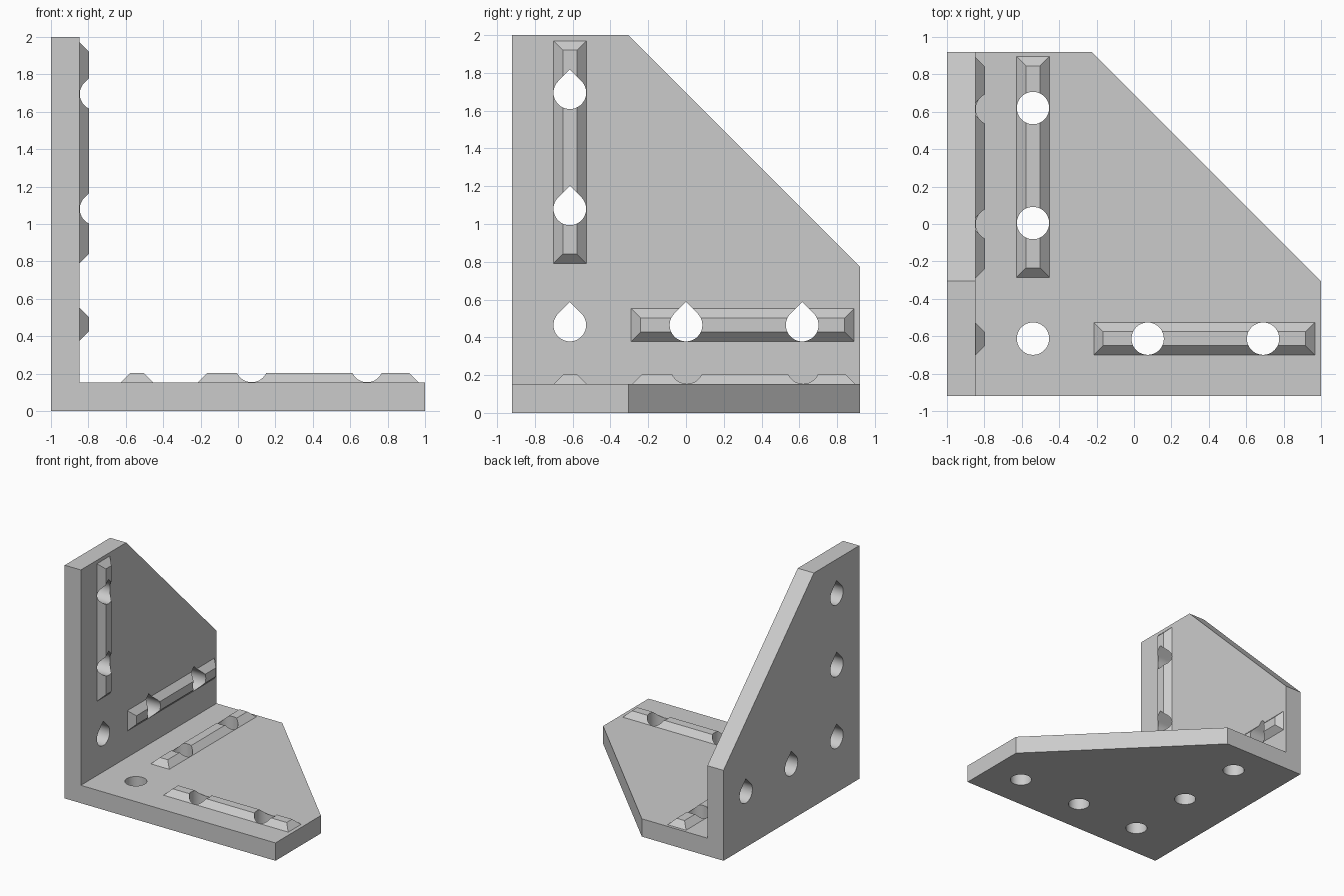
import bpy, bmesh, math
from mathutils import Vector

cube = bpy.data.objects.get("Cube")
if cube:
    bpy.data.objects.remove(cube, do_unlink=True)

THICK, RIDGE_H, HALF_W, HOLE_R = 0.153, 0.05, 0.0875, 0.0865
SUNK = 0.03

grey = bpy.data.materials.new("light_grey")
grey.use_nodes = True
colour = (0.6, 0.6, 0.6, 1)
grey.diffuse_color = colour
grey.node_tree.nodes["Principled BSDF"].inputs["Base Color"].default_value = colour


def make_object(name, bm):
    bmesh.ops.recalc_face_normals(bm, faces=bm.faces)
    mesh = bpy.data.meshes.new(name)
    bm.to_mesh(mesh)
    bm.free()
    mesh.materials.append(grey)
    obj = bpy.data.objects.new(name, mesh)
    bpy.context.collection.objects.link(obj)
    return obj


def loft(bm, rings):
    """Closed solid through a list of equally long point rings."""
    loops = [[bm.verts.new(p) for p in ring] for ring in rings]
    for low, high in zip(loops, loops[1:]):
        for i in range(len(low)):
            j = (i + 1) % len(low)
            bm.faces.new((low[i], low[j], high[j], high[i]))
    bm.faces.new(loops[0][::-1])
    bm.faces.new(loops[-1])


# Plate frames: (u, v, height above the outer face) to world space
def on_base(u, v, h):
    return Vector((u, v, h))


def on_wall(u, v, h):
    return Vector((h - 1, u, v))


def ridge(bm, frame, u0, u1, v0, v1):
    rings = []
    for height, inset in ((-SUNK, 0), (0, 0), (RIDGE_H, RIDGE_H)):
        a, b, c, d = u0 + inset, u1 - inset, v0 + inset, v1 - inset
        rings.append([frame(u, v, THICK + height)
                      for u, v in ((a, c), (b, c), (b, d), (a, d))])
    loft(bm, rings)


def hole(bm, frame, u, v, teardrop):
    outline = []
    for i in range(48):
        t = math.tau * i / 48
        r = HOLE_R
        if teardrop and abs(t - math.pi / 2) < math.pi / 4 - 0.01:
            if i != 12:
                continue
            r *= math.sqrt(2)
        outline.append((u + r * math.cos(t), v + r * math.sin(t)))
    loft(bm, [[frame(a, b, h) for a, b in outline] for h in (-0.1, 0.3)])


# Angle bracket body: L profile with both far corners cut off
bm = bmesh.new()
inner = THICK - 1
profile = [(-1, 0), (1, 0), (1, THICK), (inner, THICK), (inner, 2), (-1, 2)]
loft(bm, [[(x, y, z) for x, z in profile] for y in (-0.92, 0.92)])
for point, normal in (((1, -0.305, 0), (1, 1, 0)), ((0, -0.305, 2), (0, 1, 1))):
    cut = bmesh.ops.bisect_plane(bm, geom=bm.verts[:] + bm.edges[:] + bm.faces[:],
                                 plane_co=point, plane_no=normal, clear_outer=True)
    rim = [e for e in cut["geom_cut"] if isinstance(e, bmesh.types.BMEdge)]
    bmesh.ops.holes_fill(bm, edges=rim)
bracket = make_object("angle_bracket", bm)

# Bevelled locating ridges
bm = bmesh.new()
W = HALF_W
ridge(bm, on_base, -0.54 - W, -0.54 + W, -0.285, 0.895)
ridge(bm, on_base, -0.215, 0.967, -0.613 - W, -0.613 + W)
ridge(bm, on_wall, -0.615 - W, -0.615 + W, 0.79, 1.97)
ridge(bm, on_wall, -0.29, 0.89, 0.465 - W, 0.465 + W)
ridges = make_object("ridge_helper", bm)

# Round holes in the base, teardrop holes in the wall
bm = bmesh.new()
for u, v in ((-0.54, 0.62), (-0.54, 0.005), (-0.54, -0.613), (0.073, -0.613), (0.69, -0.613)):
    hole(bm, on_base, u, v, False)
for u, v in ((-0.615, 1.695), (-0.615, 1.08), (-0.615, 0.465), (0, 0.465), (0.615, 0.465)):
    hole(bm, on_wall, u, v, True)
holes = make_object("hole_cutter", bm)

# Combine, then drop the helpers
bpy.ops.object.select_all(action="DESELECT")
bracket.select_set(True)
bpy.context.view_layer.objects.active = bracket
for helper, operation in ((ridges, "UNION"), (holes, "DIFFERENCE")):
    helper.hide_render = True
    mod = bracket.modifiers.new(operation.lower(), "BOOLEAN")
    mod.operation, mod.solver, mod.object = operation, "EXACT", helper
    bpy.ops.object.modifier_apply(modifier=mod.name)
    bpy.data.objects.remove(helper, do_unlink=True)
bpy.ops.object.shade_smooth_by_angle(angle=math.radians(30))
